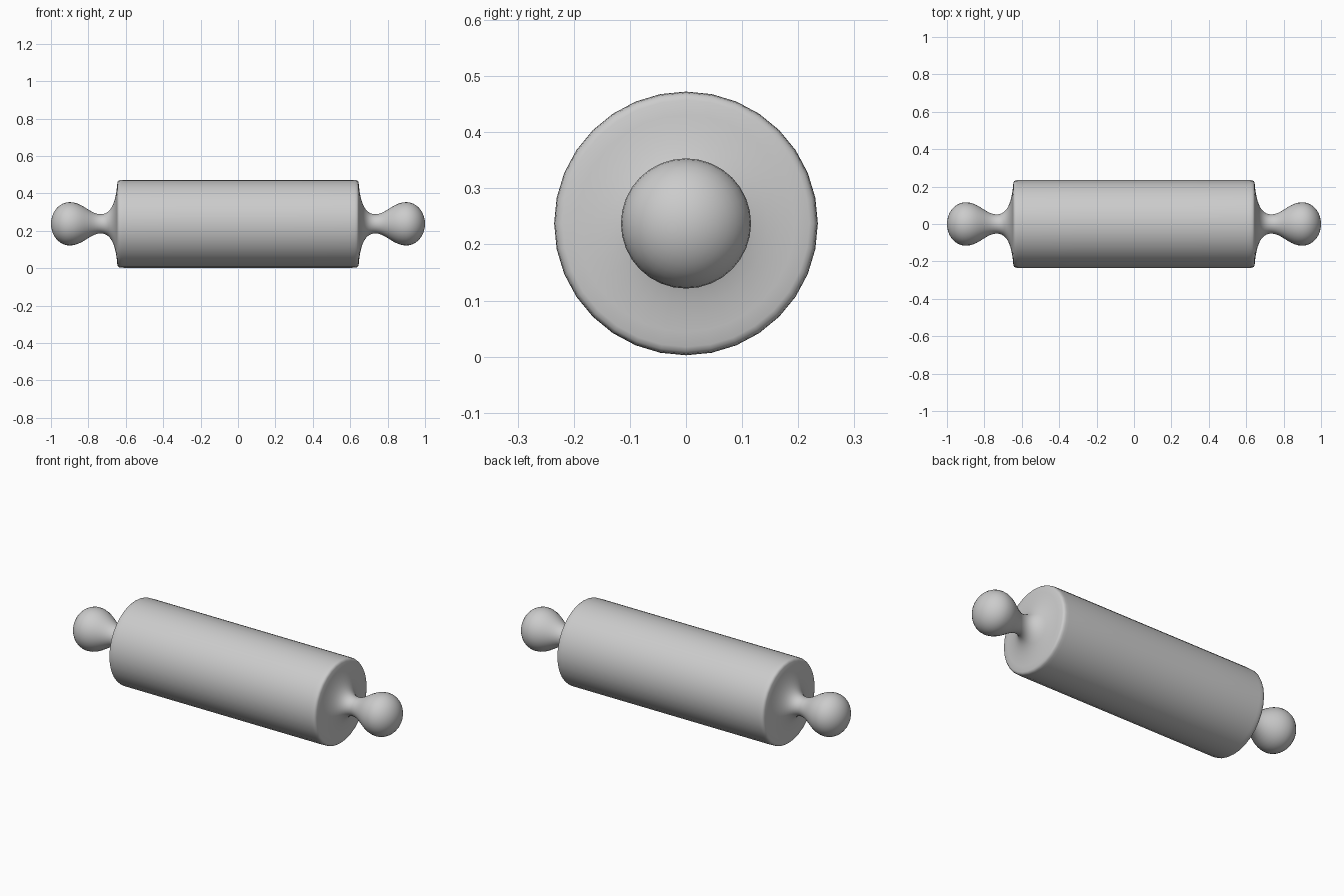
import bpy, bmesh, math
from mathutils import Vector
from mathutils.geometry import interpolate_bezier

if "Cube" in bpy.data.objects:
    bpy.data.objects.remove(bpy.data.objects["Cube"])

SIDES = 32
AXIS_Z = 0.2375


def arc(p0, h0, h1, p1, n):
    pts = interpolate_bezier(*(Vector((x, r, 0)) for x, r in (p0, h0, h1, p1)), n)
    return [(p.x, p.y) for p in pts]


# Right half profile as (x, radius): barrel, rounded rim, end face, neck, knob
half = [(0.3, 0.235), (0.61, 0.235)]
half += arc((0.625, 0.2345), (0.638, 0.234), (0.643, 0.230), (0.645, 0.220), 4)
half += arc((0.645, 0.220), (0.653, 0.12), (0.675, 0.051), (0.735, 0.051), 12)[1:]
half += arc((0.735, 0.051), (0.79, 0.051), (0.83, 0.116), (0.90, 0.116), 10)[1:]
half += arc((0.90, 0.116), (0.955, 0.116), (1.0, 0.064), (1.0, 0.0), 10)[1:-1]
profile = [(-x, r) for x, r in reversed(half)] + half

# Turn the profile around the long axis
bm = bmesh.new()
rings = []
for x, r in profile:
    angles = [2 * math.pi * i / SIDES for i in range(SIDES)]
    rings.append([bm.verts.new((x, r * math.sin(a), r * math.cos(a))) for a in angles])
for a, b in zip(rings, rings[1:]):
    for i in range(SIDES):
        j = (i + 1) % SIDES
        bm.faces.new((a[i], a[j], b[j], b[i]))

# Close both knob tips
for ring, x in ((rings[0], -1.0), (rings[-1], 1.0)):
    tip = bm.verts.new((x, 0, 0))
    for i in range(SIDES):
        bm.faces.new((ring[i], ring[(i + 1) % SIDES], tip))
bmesh.ops.recalc_face_normals(bm, faces=bm.faces)
for f in bm.faces:
    f.smooth = True

mesh = bpy.data.meshes.new("rolling_pin")
bm.to_mesh(mesh)
bm.free()
pin = bpy.data.objects.new("rolling_pin", mesh)
pin.location.z = AXIS_Z
bpy.context.collection.objects.link(pin)
